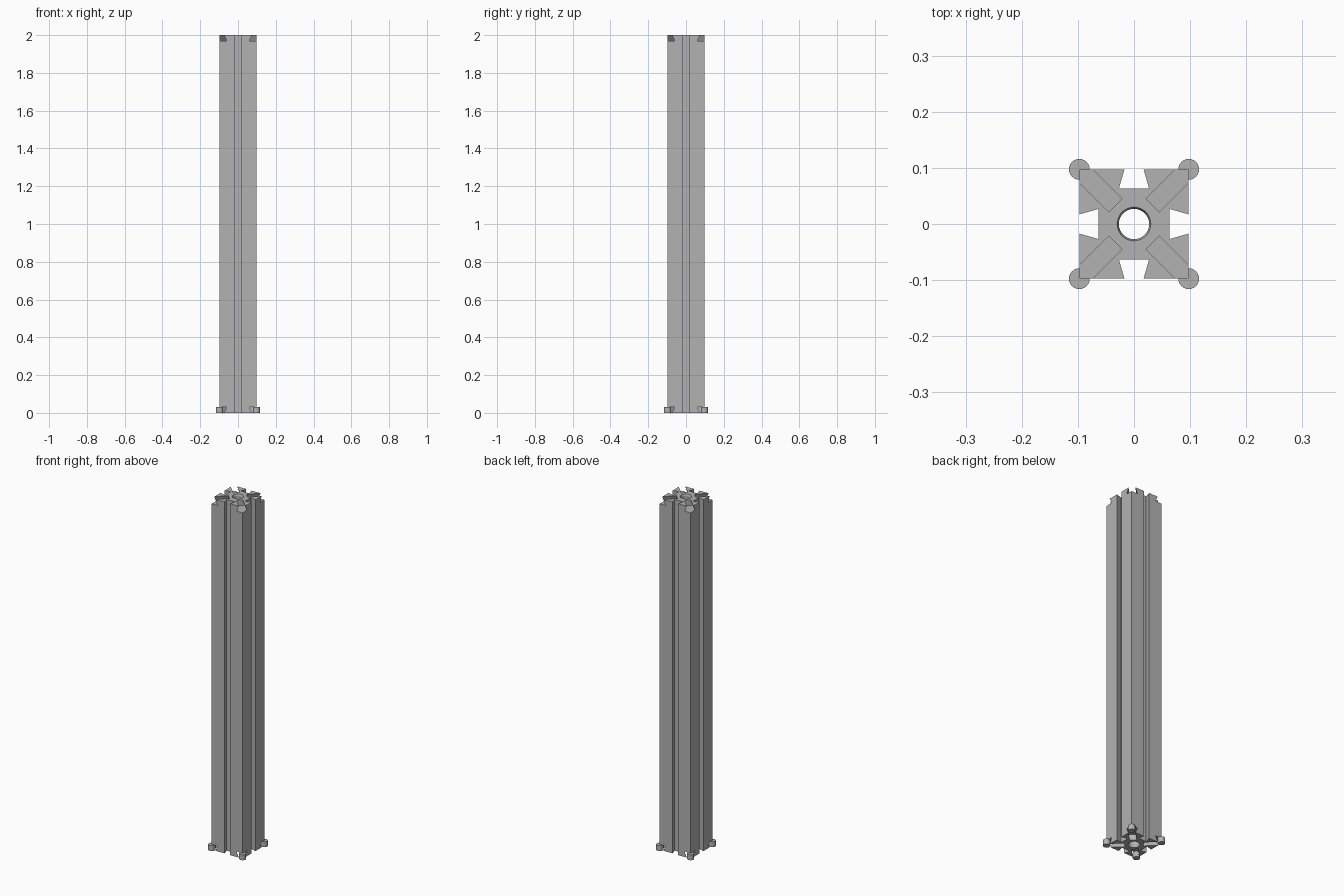
import bpy, bmesh, math
from mathutils import Matrix, Vector

cube = bpy.data.objects.get("Cube")
if cube:
    bpy.data.objects.remove(cube, do_unlink=True)

HEIGHT = 2.0
HALF = 0.0975          # half the width of the post
SLOT_FLOOR = 0.063     # distance of the slot floor from the axis
MOUTH, ROOT = 0.017, 0.027   # half widths of the dovetail
NOTCH = 0.031          # depth of the end notches
QUARTERS = [math.pi / 2 * i for i in range(4)]

grey = bpy.data.materials.new("plain grey")
grey.use_nodes = True
grey.diffuse_color = (0.45, 0.45, 0.45, 1)
grey.node_tree.nodes["Principled BSDF"].inputs["Base Color"].default_value = grey.diffuse_color


def add_object(name, bm):
    bmesh.ops.recalc_face_normals(bm, faces=bm.faces)
    mesh = bpy.data.meshes.new(name)
    bm.to_mesh(mesh)
    bm.free()
    mesh.materials.append(grey)
    obj = bpy.data.objects.new(name, mesh)
    bpy.context.collection.objects.link(obj)
    return obj


def add_prism(bm, points, sweep):
    face = bm.faces.new([bm.verts.new(p) for p in points])
    result = bmesh.ops.extrude_face_region(bm, geom=[face], use_keep_orig=True)
    verts = [v for v in result["geom"] if isinstance(v, bmesh.types.BMVert)]
    bmesh.ops.translate(bm, verts=verts, vec=sweep)


def add_cylinder(bm, bottom, top, z0, z1, x=0, y=0, sides=32):
    bmesh.ops.create_cone(bm, cap_ends=True, segments=sides, radius1=bottom,
                          radius2=top, depth=z1 - z0,
                          matrix=Matrix.Translation((x, y, (z0 + z1) / 2)))


def cut(target, cutter):
    cutter.hide_render = True
    mod = target.modifiers.new("cut", "BOOLEAN")
    mod.operation, mod.solver, mod.object = "DIFFERENCE", "EXACT", cutter
    bpy.context.view_layer.update()
    graph = bpy.context.evaluated_depsgraph_get()
    mesh = bpy.data.meshes.new_from_object(target.evaluated_get(graph))
    target.modifiers.clear()
    target.data = mesh
    bpy.data.objects.remove(cutter, do_unlink=True)


# Square post with a dovetail slot down each side
bm = bmesh.new()
side = [(HALF, -HALF), (HALF, -MOUTH), (SLOT_FLOOR, -ROOT),
        (SLOT_FLOOR, ROOT), (HALF, MOUTH)]
outline = [Matrix.Rotation(a, 3, "Z") @ Vector((x, y, 0))
           for a in QUARTERS for x, y in side]
add_prism(bm, outline, (0, 0, HEIGHT))
post = add_object("post", bm)

# Round bore through the middle, slightly flared at the ends
bm = bmesh.new()
add_cylinder(bm, 0.027, 0.027, -0.05, HEIGHT + 0.05)
cut(post, add_object("bore_cutter", bm))
for z0, z1, r0, r1 in ((-0.01, 0.01, 0.033, 0.027),
                       (HEIGHT - 0.01, HEIGHT + 0.01, 0.027, 0.033)):
    bm = bmesh.new()
    add_cylinder(bm, r0, r1, z0, z1)
    cut(post, add_object("flare_cutter", bm))

# Diagonal dovetail notches in the corners of both ends
bm = bmesh.new()
over = 0.01
lip = MOUTH - (ROOT - MOUTH) * over / NOTCH
for end, inward in ((0, 1), (HEIGHT, -1)):
    for angle in QUARTERS:
        turn = Matrix.Rotation(angle + math.pi / 4, 3, "Z")
        section = [(-lip, -over), (lip, -over), (ROOT, NOTCH), (-ROOT, NOTCH)]
        add_prism(bm, [turn @ Vector((0.047, w, end + inward * d)) for w, d in section],
                  turn @ Vector((0.15, 0, 0)))
cut(post, add_object("notch_cutter", bm))

# Round pegs at the foot of each corner
for name, sx, sy in (("front_left", 1, -1), ("front_right", -1, -1),
                     ("back_left", 1, 1), ("back_right", -1, 1)):
    bm = bmesh.new()
    add_cylinder(bm, 0.0185, 0.0185, 0, NOTCH, sx * HALF, sy * HALF, 24)
    add_object(name + "_foot_peg", bm)
